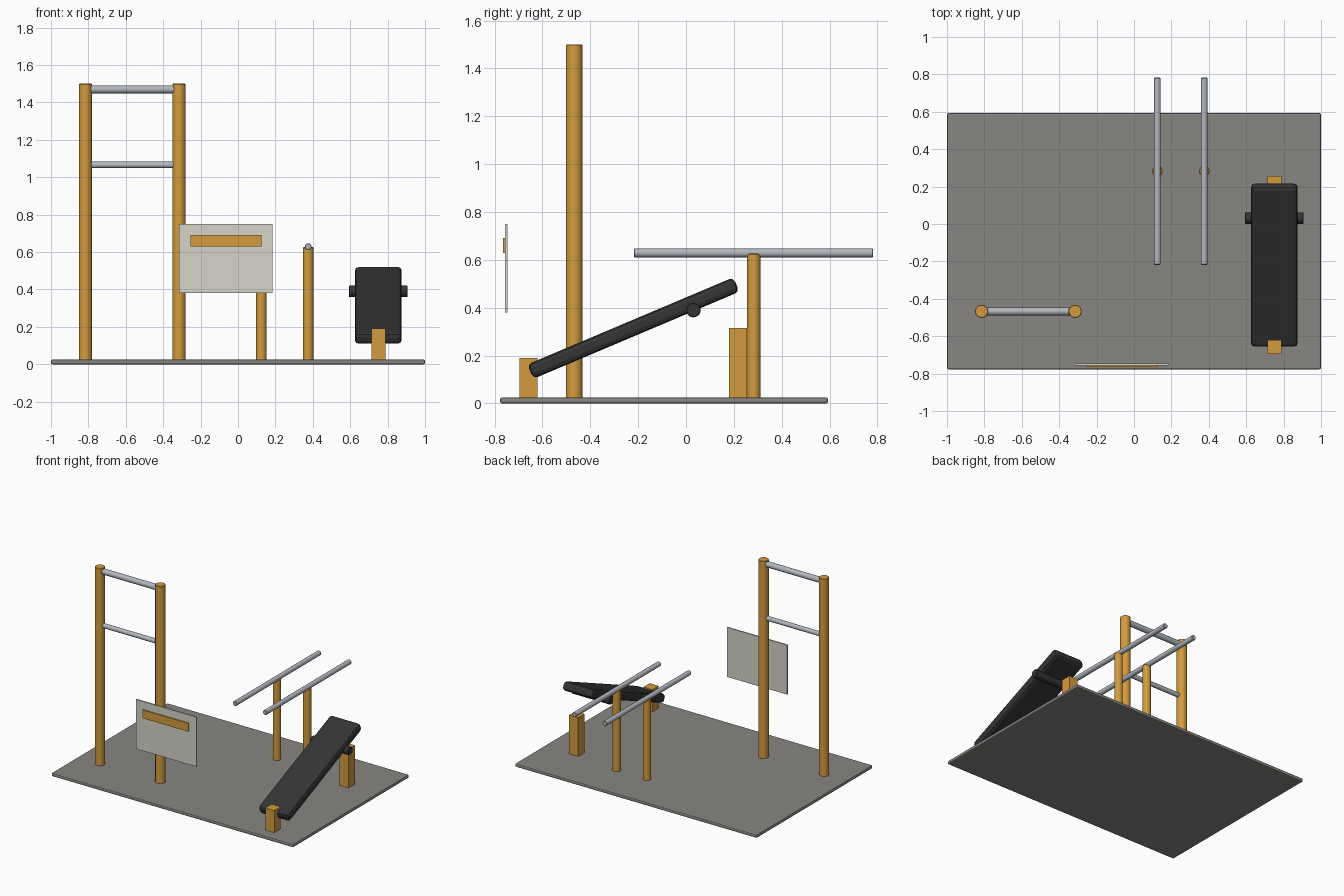
import bpy
from math import pi, radians

if "Cube" in bpy.data.objects:
    bpy.data.objects.remove(bpy.data.objects["Cube"])


def material(name, r, g, b):
    m = bpy.data.materials.new(name)
    m.diffuse_color = (r, g, b, 1)
    m.use_nodes = True
    m.node_tree.nodes["Principled BSDF"].inputs["Base Color"].default_value = m.diffuse_color
    return m


WOOD = material("wood", 0.65, 0.33, 0.05)
METAL = material("metal", 0.45, 0.48, 0.52)
RUBBER = material("dark_padding", 0.035, 0.035, 0.037)
FLOOR = material("floor_grey", 0.25, 0.24, 0.22)
PANEL = material("panel_white", 0.68, 0.66, 0.58)


def finish(ob, name, mat, bevel, segments):
    ob.name = name
    ob.data.materials.append(mat)
    if bevel:
        mod = ob.modifiers.new("bevel", 'BEVEL')
        mod.width = bevel
        mod.segments = segments
        mod.limit_method = 'ANGLE'
        mod.angle_limit = radians(40)
    return ob


def box(name, center, size, mat, bevel=0, segments=1, tilt=0):
    bpy.ops.mesh.primitive_cube_add(size=1, location=center)
    ob = bpy.context.object
    ob.scale = size
    bpy.ops.object.transform_apply(location=False, rotation=False, scale=True)
    ob.rotation_euler.x = tilt
    return finish(ob, name, mat, bevel, segments)


def rod(name, center, radius, length, axis, mat, bevel=0.003, sides=24):
    rot = {'X': (0, pi / 2, 0), 'Y': (pi / 2, 0, 0), 'Z': (0, 0, 0)}[axis]
    bpy.ops.mesh.primitive_cylinder_add(vertices=sides, radius=radius, depth=length,
                                        location=center, rotation=rot)
    bpy.ops.object.shade_smooth_by_angle(angle=radians(35))
    return finish(bpy.context.object, name, mat, bevel, 1)


# Ground slab
box("ground_slab", (0, -0.092, 0.0125), (2, 1.37, 0.025), FLOOR, 0.008, 2)

# Pull-up frame: two tall posts and two crossbars
for side, x in (("left", -0.815), ("right", -0.315)):
    rod(f"pullup_post_{side}", (x, -0.467, 0.76), 0.035, 1.48, 'Z', WOOD)
rod("pullup_bar_high", (-0.565, -0.467, 1.47), 0.021, 0.46, 'X', METAL, 0)
rod("pullup_bar_low", (-0.565, -0.467, 1.066), 0.017, 0.46, 'X', METAL, 0)

# Parallel bars, one post each
for side, x in (("left", 0.125), ("right", 0.375)):
    rod(f"parallel_post_{side}", (x, 0.283, 0.3135), 0.028, 0.625, 'Z', WOOD)
    rod(f"parallel_rail_{side}", (x, 0.282, 0.629), 0.018, 1.0, 'Y', METAL)

# Inclined bench with supports and axle
box("bench_board", (0.75, -0.22, 0.315), (0.25, 0.935, 0.065), RUBBER, 0.02, 2, tilt=0.4)
rod("bench_axle", (0.75, 0.031, 0.39), 0.03, 0.315, 'X', RUBBER)
box("bench_support_low", (0.75, -0.658, 0.1), (0.075, 0.075, 0.18), WOOD)
box("bench_support_high", (0.75, 0.218, 0.165), (0.075, 0.075, 0.3), WOOD)

# Notice panel with blank stripe
box("notice_panel", (-0.065, -0.751, 0.565), (0.5, 0.01, 0.37), PANEL)
box("notice_stripe", (-0.065, -0.76, 0.66), (0.38, 0.01, 0.062), WOOD)
